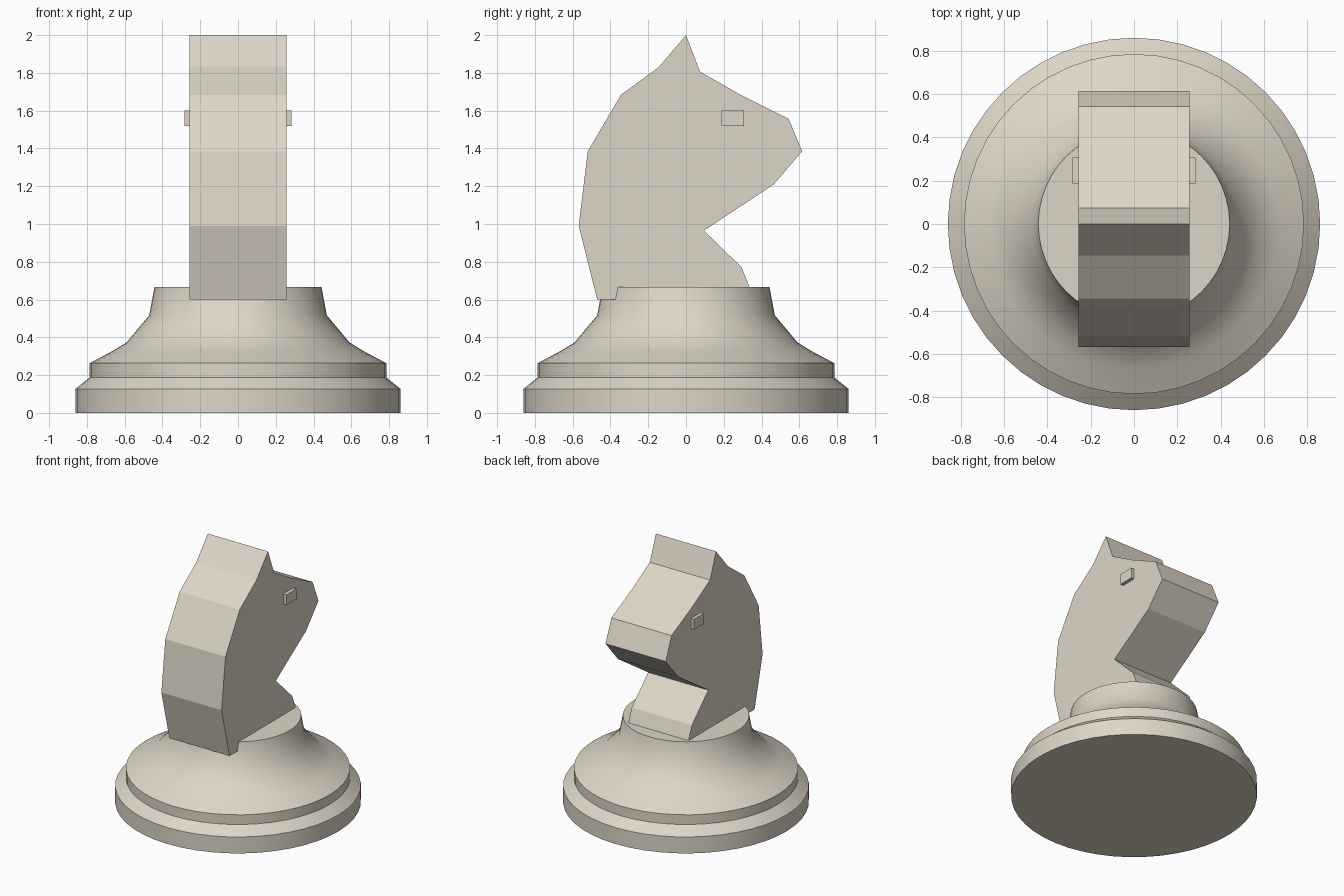
import bpy, bmesh, math

if "Cube" in bpy.data.objects:
    bpy.data.objects.remove(bpy.data.objects["Cube"])

cream = bpy.data.materials.new("cream")
cream.diffuse_color = (0.73, 0.67, 0.57, 1)
cream.use_nodes = True
cream.node_tree.nodes["Principled BSDF"].inputs["Base Color"].default_value = cream.diffuse_color


def finish(name, bm):
    bmesh.ops.recalc_face_normals(bm, faces=bm.faces)
    mesh = bpy.data.meshes.new(name)
    bm.to_mesh(mesh)
    bm.free()
    mesh.materials.append(cream)
    obj = bpy.data.objects.new(name, mesh)
    bpy.context.collection.objects.link(obj)
    return obj


def lathe(name, profile, sides=48):
    bm = bmesh.new()
    rings = [[bm.verts.new((r * math.cos(2 * math.pi * i / sides),
                            r * math.sin(2 * math.pi * i / sides), z))
              for i in range(sides)] for r, z in profile]
    for a, b in zip(rings, rings[1:]):
        for i in range(sides):
            j = (i + 1) % sides
            bm.faces.new((a[i], a[j], b[j], b[i]))
    bm.faces.new(rings[0])
    bm.faces.new(rings[-1])
    return finish(name, bm)


def slab(name, outline, x0, x1):
    """Extrude a (y, z) outline from x0 to x1."""
    bm = bmesh.new()
    face = bm.faces.new([bm.verts.new((x0, y, z)) for y, z in outline])
    ext = bmesh.ops.extrude_face_region(bm, geom=[face])
    moved = [g for g in ext["geom"] if isinstance(g, bmesh.types.BMVert)]
    bmesh.ops.translate(bm, verts=moved, vec=(x1 - x0, 0, 0))
    return finish(name, bm)


# Turned base with stepped foot and flared collar
base = lathe("turned_base", [
    (0.86, 0), (0.86, 0.127), (0.785, 0.188), (0.785, 0.263),
    (0.665, 0.327), (0.59, 0.373), (0.47, 0.517), (0.442, 0.667)])
bpy.context.view_layer.objects.active = base
base.select_set(True)
bpy.ops.object.shade_smooth_by_angle(angle=math.radians(35))
base.select_set(False)

# Horse head and neck, sunk into the collar
slab("horse_head", [
    (-0.47, 0.6), (-0.568, 0.99), (-0.52, 1.385), (-0.345, 1.683),
    (-0.145, 1.83), (0, 2.0), (0.074, 1.807), (0.29, 1.683),
    (0.543, 1.557), (0.615, 1.385), (0.465, 1.21), (0.095, 0.965),
    (0.295, 0.77), (0.362, 0.6)], -0.257, 0.257)

# Eyes on both cheeks
eye = [(0.188, 1.52), (0.308, 1.52), (0.308, 1.6), (0.188, 1.6)]
for label, s in (("left", -1), ("right", 1)):
    slab(label + "_eye", eye, s * 0.24, s * 0.283)
